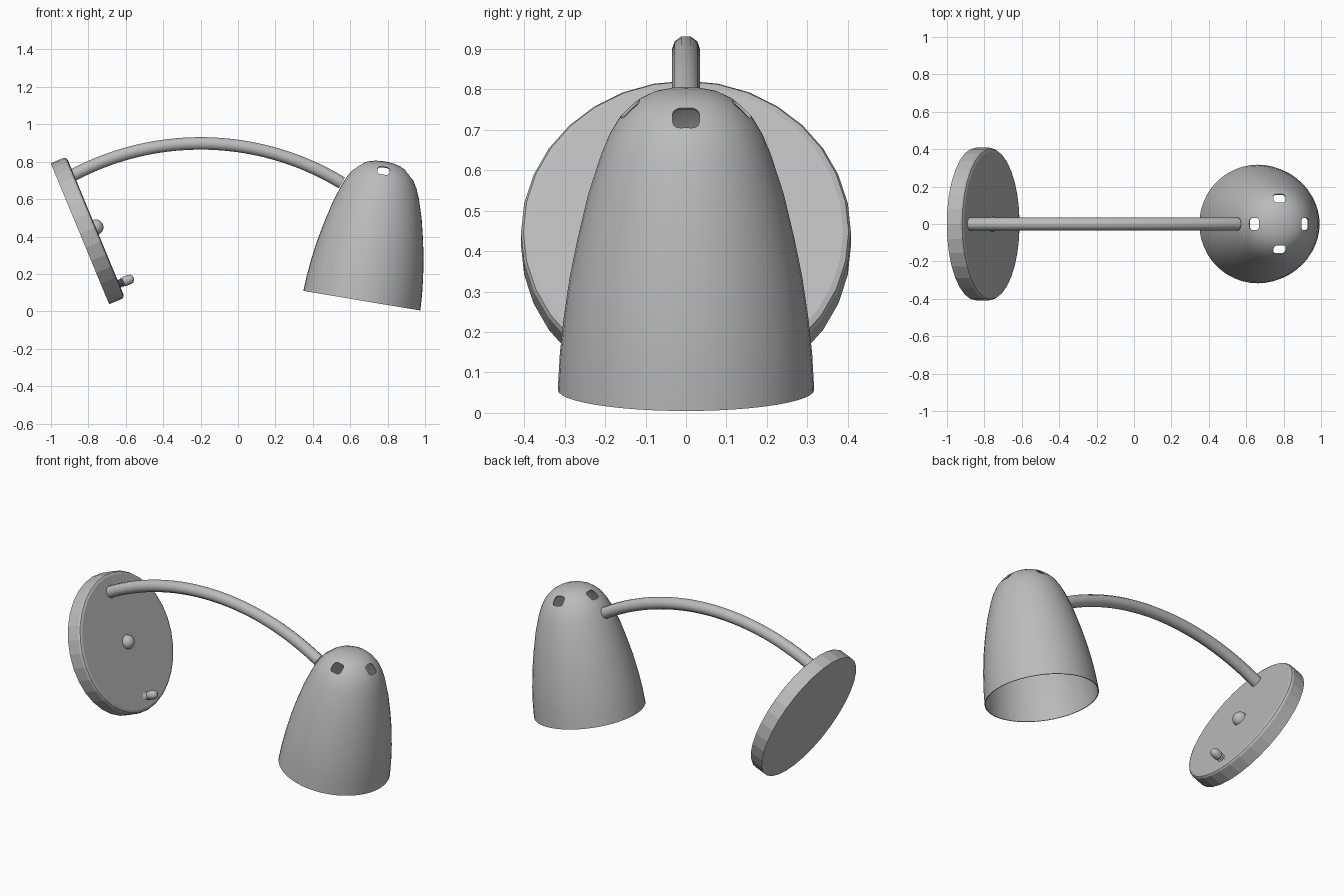
import bpy, bmesh, math
from mathutils import Matrix, Vector

cube = bpy.data.objects.get("Cube")
if cube:
    bpy.data.objects.remove(cube)

grey = bpy.data.materials.new("plain grey")
grey.use_nodes = True
colour = (0.5, 0.5, 0.5, 1)
grey.diffuse_color = colour
grey.node_tree.nodes["Principled BSDF"].inputs["Base Color"].default_value = colour


def smooth(obj, degrees):
    bpy.ops.object.select_all(action="DESELECT")
    obj.select_set(True)
    bpy.context.view_layer.objects.active = obj
    bpy.ops.object.shade_smooth_by_angle(angle=math.radians(degrees))


def add_object(name, bm, matrix):
    mesh = bpy.data.meshes.new(name)
    bmesh.ops.recalc_face_normals(bm, faces=bm.faces)
    bm.to_mesh(mesh)
    bm.free()
    mesh.materials.append(grey)
    obj = bpy.data.objects.new(name, mesh)
    obj.matrix_world = matrix
    bpy.context.collection.objects.link(obj)
    return obj


def lathe(name, profile, sides, matrix):
    """Spin (radius, height) points around the local z axis."""
    bm = bmesh.new()
    verts = [bm.verts.new((r, 0, h)) for r, h in profile]
    edges = [bm.edges.new(pair) for pair in zip(verts, verts[1:])]
    bmesh.ops.spin(bm, geom=verts + edges, axis=(0, 0, 1), cent=(0, 0, 0),
                   angle=math.tau, steps=sides, use_duplicate=False)
    bmesh.ops.remove_doubles(bm, verts=bm.verts, dist=0.0005)
    return add_object(name, bm, matrix)


def frame(x, z, tilt):
    return Matrix.Translation((x, 0, z)) @ Matrix.Rotation(math.radians(tilt), 4, "Y")


# Wall plate: tilted disc with a softened front rim
wall = frame(-0.845, 0.415, 67.5)
plate = lathe("wall_plate", [(0, 0), (0.408, 0), (0.408, 0.076), (0.402, 0.086),
                             (0.388, 0.091), (0, 0.091)], 32, wall)

# Round screw cap in the middle of the plate
cap = [(0.042 * math.cos(a), 0.091 + 0.042 * math.sin(a))
       for a in (math.pi / 2 * i / 6 for i in range(7))]
smooth(lathe("screw_cap", [(0, 0.085), (0.042, 0.085)] + cap, 20, wall), 40)

# Switch: threaded neck and a rounded tip
neck = [(0, 0.08)]
for i in range(4):
    h = 0.088 + i * 0.008
    neck += [(0.018, h), (0.025, h + 0.004)]
neck += [(0.018, 0.12), (0, 0.12)]
switch = wall @ Matrix.Translation((0.327, 0, 0))
lathe("switch_neck", neck, 16, switch)
tip = [(0, 0.115), (0.022, 0.115), (0.026, 0.122), (0.026, 0.15),
       (0.022, 0.165), (0.012, 0.173), (0, 0.175)]
smooth(lathe("switch_tip", tip, 16, switch), 40)

# Arm: round tube along a circular arc
curve = bpy.data.curves.new("arm", "CURVE")
curve.dimensions = "3D"
curve.bevel_depth = 0.035
curve.bevel_resolution = 3
curve.use_fill_caps = True
spline = curve.splines.new("POLY")
steps, radius = 28, 1.456
spline.points.add(steps)
start, end = math.asin(-0.695 / radius), math.asin(0.755 / radius)
for i, point in enumerate(spline.points):
    a = start + (end - start) * i / steps
    point.co = (-0.2 + radius * math.sin(a), 0, 0.898 - radius * (1 - math.cos(a)), 1)
curve.materials.append(grey)
arm = bpy.data.objects.new("arm", curve)
bpy.context.collection.objects.link(arm)
bpy.ops.object.select_all(action="DESELECT")
arm.select_set(True)
bpy.context.view_layer.objects.active = arm
bpy.ops.object.convert(target="MESH")
smooth(bpy.context.view_layer.objects.active, 50)

# Lamp shade: thin open bell, outer wall then inner wall
outer = [(0.317, 0), (0.312, 0.09), (0.303, 0.176), (0.288, 0.28), (0.268, 0.38),
         (0.242, 0.49), (0.21, 0.59), (0.19, 0.638), (0.165, 0.68), (0.14, 0.707),
         (0.115, 0.727), (0.085, 0.742), (0.05, 0.751), (0, 0.755)]
inner = [(max(r - 0.005, 0), max(h - 0.005, 0)) for r, h in reversed(outer)]
bell = frame(0.662, 0.057, 9.5)
shade = lathe("lamp_shade", outer + inner + outer[:1], 48, bell)

# Four rounded vent holes near the top of the shade
bm = bmesh.new()
for i in range(4):
    place = (Matrix.Rotation(math.tau * i / 4, 4, "Z")
             @ Matrix.Translation((0.14, 0, 0.707))
             @ Matrix.Rotation(math.radians(43), 4, "Y")
             @ Matrix.Diagonal((0.062, 0.066, 0.1, 1)))
    bmesh.ops.create_cube(bm, size=1, matrix=place)
    bm.edges.ensure_lookup_table()
sides = [e for e in bm.edges if e.calc_length() > 0.09]
bmesh.ops.bevel(bm, geom=sides, offset=0.018, segments=3, profile=0.5, affect="EDGES")
cutter = add_object("vent_cutter", bm, bell)
cutter.hide_render = True
cutter.hide_set(True)
cut = shade.modifiers.new("vents", "BOOLEAN")
cut.operation = "DIFFERENCE"
cut.solver = "EXACT"
cut.object = cutter

# Bake the vents so the cutter can go
bpy.ops.object.select_all(action="DESELECT")
shade.select_set(True)
bpy.context.view_layer.objects.active = shade
bpy.ops.object.modifier_apply(modifier=cut.name)
bpy.data.objects.remove(cutter)
smooth(shade, 35)
